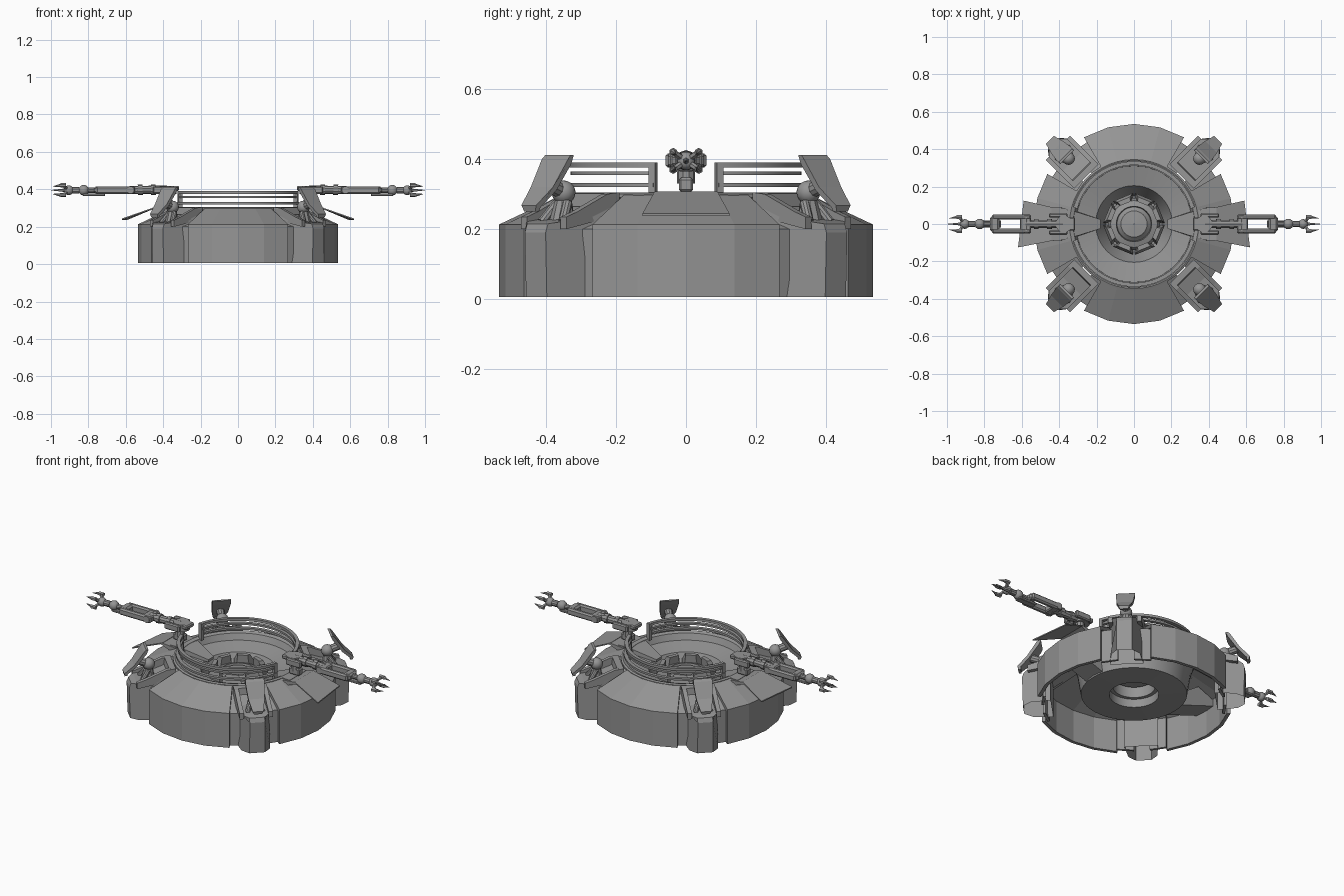
import bpy, bmesh, math
from mathutils import Vector, Matrix

if "Cube" in bpy.data.objects:
    bpy.data.objects.remove(bpy.data.objects["Cube"])

grey = bpy.data.materials.new("hull_grey")
grey.diffuse_color = (0.3, 0.3, 0.3, 1)
grey.use_nodes = True
grey.node_tree.nodes["Principled BSDF"].inputs["Base Color"].default_value = grey.diffuse_color


def finish(name, bm, smooth=False):
    bmesh.ops.recalc_face_normals(bm, faces=bm.faces[:])
    me = bpy.data.meshes.new(name)
    bm.to_mesh(me)
    bm.free()
    me.materials.append(grey)
    ob = bpy.data.objects.new(name, me)
    bpy.context.collection.objects.link(ob)
    if smooth:
        bpy.context.view_layer.objects.active = ob
        ob.select_set(True)
        bpy.ops.object.shade_smooth_by_angle(angle=math.radians(35))
        ob.select_set(False)
    return ob


def loft(name, rings, cyclic=False, smooth=False, open_below=None):
    """Skin closed rings of points, capping both ends unless cyclic."""
    bm = bmesh.new()
    vs = [[bm.verts.new(p) for p in r] for r in rings]
    n = len(vs[0])
    for i in range(len(vs) if cyclic else len(vs) - 1):
        a, b = vs[i], vs[(i + 1) % len(vs)]
        for j in range(n):
            k = (j + 1) % n
            bm.faces.new((a[j], a[k], b[k], b[j]))
    if not cyclic:
        bm.faces.new(vs[0])
        bm.faces.new(vs[-1])
    if open_below is not None:
        low = [f for f in bm.faces if all(v.co.z < open_below for v in f.verts)]
        bmesh.ops.delete(bm, geom=low, context='FACES_ONLY')
    return finish(name, bm, smooth)


def sweep(name, profile, a0=0, a1=360, n=24, smooth=False):
    """Turn a closed (radius, z) profile about the z axis."""
    full = a1 - a0 == 360
    rings = []
    for i in range(n if full else n + 1):
        a = math.radians(a0 + (a1 - a0) * i / n)
        rings.append([(r * math.cos(a), r * math.sin(a), z) for r, z in profile])
    return loft(name, rings, full, smooth)


def slab(name, pts, angle, shift=0, open_below=None):
    """Radial part: (radius, z, half width) points pulled to both sides."""
    m = Matrix.Rotation(math.radians(angle), 3, 'Z')
    rings = [[m @ Vector((r, shift + s * w, z)) for r, z, w in pts] for s in (-1, 1)]
    return loft(name, rings, open_below=open_below)


def rod(name, p, q, r1, r2=None, n=10):
    p, q = Vector(p), Vector(q)
    d = q - p
    r2 = r1 if r2 is None else r2
    m = Matrix.Translation((p + q) / 2) @ d.to_track_quat('Z', 'Y').to_matrix().to_4x4()
    bm = bmesh.new()
    bmesh.ops.create_cone(bm, cap_ends=True, segments=n, radius1=r1, radius2=r2, depth=d.length, matrix=m)
    return finish(name, bm, True)


def ball(name, c, r):
    bm = bmesh.new()
    bmesh.ops.create_uvsphere(bm, u_segments=16, v_segments=10, radius=r, matrix=Matrix.Translation(c))
    return finish(name, bm, True)


def block(name, c, size, bevel=0.006):
    bm = bmesh.new()
    bmesh.ops.create_cube(bm, size=1, matrix=Matrix.Translation(c) @ Matrix.Diagonal((*size, 1)))
    bmesh.ops.bevel(bm, geom=bm.edges[:], offset=bevel, segments=1, affect='EDGES')
    return finish(name, bm)


# four armoured hull wedges and the recessed strips beside each pod
wedge = [(.535, .006), (.535, .213), (.35, .30), (.335, .285), (.515, .20), (.515, .006)]
strip = [(.505, .006), (.505, .20), (.34, .282), (.33, .27), (.49, .19), (.49, .006)]
for a in range(0, 360, 90):
    sweep("hull_wedge", wedge, a - 30, a + 30, 4)
    for b in (29, 50):
        sweep("recessed_strip", strip, a + b, a + b + 11, 1)

# open cockpit bowl with a hollow centre and flat underside
bowl = [(.355, .29), (.355, .30), (.345, .305), (.325, .298), (.31, .262), (.205, .24), (.15, .13),
        (.135, .13), (.135, .07), (.29, .075), (.31, .20), (.335, .28)]
sweep("cockpit_bowl", bowl, n=48, smooth=True)
sweep("centre_collar", [(.14, .12), (.14, .19), (.125, .215), (.095, .225), (.09, .20), (.115, .19), (.115, .12)],
      n=32, smooth=True)
sweep("centre_cap", [(.115, .185), (.09, .205), (.07, .225), (.002, .23), (.002, .18), (.1, .175)],
      n=32, smooth=True)
for a in range(0, 360, 45):
    slab("centre_crown_plate", [(.15, .13, .056), (.155, .22, .056), (.142, .262, .036),
                                (.118, .262, .028), (.125, .13, .045)], a + 22.5)

# front and back guard rails with end posts
for a in (90, 270):
    for r, z0, z1 in ((.335, .376, .391), (.33, .354, .365), (.34, .32, .332)):
        sweep("guard_rail", [(r, z0), (r, z1), (r - .02, z1), (r - .02, z0)], a - 74, a + 74, 36, True)
    for s in (-73, 73):
        slab("rail_post", [(.336, .29, .01), (.336, .39, .01), (.313, .39, .01), (.313, .29, .01)], a + s)

# corner pods, hollow below, with side rails, ball joint and leaning shield
for a in (45, 135, 225, 315):
    slab("pod_body", [(.605, .006, .042), (.61, .19, .042), (.60, .215, .042), (.57, .222, .075),
                      (.47, .235, .092), (.36, .275, .092), (.36, .25, .092), (.45, .19, .092),
                      (.45, .006, .092), (.56, .006, .08)], a, open_below=.01)
    for s in (-1, 1):
        slab("pod_side_rail", [(.575, .20, .012), (.575, .235, .012), (.53, .25, .012), (.41, .30, .012),
                               (.36, .305, .012), (.36, .27, .012), (.47, .22, .012)], a, s * .08)
    slab("pod_inner_lip", [(.40, .265, .08), (.395, .302, .08), (.36, .305, .08), (.36, .27, .08)], a)
    slab("shield", [(.632, .25, .022), (.636, .268, .03), (.583, .32, .045), (.53, .40, .053),
                    (.518, .412, .051), (.505, .411, .051), (.517, .385, .052), (.57, .31, .045),
                    (.618, .262, .03), (.618, .25, .022)], a)
    u = Vector((math.cos(math.radians(a)), math.sin(math.radians(a)), 0))
    up = Vector((0, 0, 1))
    ball("shield_joint", u * .495 + up * .305, .034)
    rod("shield_strut", u * .495 + up * .305, u * .565 + up * .33, .022)
    rod("joint_foot", u * .50 + up * .22, u * .495 + up * .29, .038, .022)
    for s in (-1, 1):
        t = Vector((-u.y, u.x, 0)) * s * .042
        rod("joint_brace", u * .54 + up * .22 + t, u * .50 + up * .275 + t * .5, .014)

for s in (-1, 1):
    face = 0 if s > 0 else 180

    def P(x, y, z):
        return (s * x, y, z)

    # side flap, wedge deck carrying the arm and the beam beneath it
    quad = [(.59, .125, .237), (.44, .09, .30), (.44, -.09, .30), (.62, -.125, .237)]
    loft("side_flap", [[P(x, y, z + h) for x, y, z in quad] for h in (0, .007)])
    slab("flap_hinge", [(.36, .295, .085), (.44, .305, .09), (.45, .295, .09), (.40, .275, .088),
                        (.36, .28, .085)], face)
    slab("arm_deck", [(.18, .235, .025), (.18, .25, .025), (.34, .302, .075), (.40, .302, .08),
                      (.40, .28, .08), (.33, .27, .075)], face)
    slab("under_beam", [(.28, .08, .07), (.28, .16, .07), (.40, .24, .07), (.515, .19, .07),
                        (.515, .16, .07)], face)

    # shoulder
    block("shoulder_mount", P(.385, 0, .327), (.07, .04, .04))
    rod("shoulder_post", P(.385, 0, .33), P(.385, 0, .40), .026)
    rod("shoulder_disc", P(.375, 0, .375), P(.375, 0, .418), .045, n=16)
    block("shoulder_cover", P(.355, 0, .405), (.08, .07, .026))
    for k in (-1, 1):
        block("shoulder_cheek", P(.405, k * .046, .396), (.10, .024, .04))

    # upper arm, elbow and forearm frame
    rod("upper_arm", P(.38, 0, .398), P(.58, 0, .396), .022)
    for x in (.44, .51):
        rod("arm_band", P(x, 0, .398), P(x + .025, 0, .397), .028)
    rod("elbow_pin", P(.575, -.052, .396), P(.575, .052, .396), .02)
    block("elbow_yoke", P(.58, 0, .396), (.06, .08, .036))
    for k in (-1, 1):
        block("forearm_side", P(.655, k * .038, .396), (.21, .028, .04), .008)
    block("forearm_end", P(.745, 0, .396), (.05, .08, .038), .01)
    block("forearm_guard", P(.77, 0, .371), (.12, .04, .014), .003)

    # wrist, hand and claws
    rod("wrist_rod", P(.75, 0, .395), P(.90, 0, .395), .014)
    ball("wrist_ball", P(.825, 0, .395), .028)
    rod("wrist_cuff", P(.85, 0, .395), P(.885, 0, .395), .018)
    ball("palm", P(.905, 0, .395), .026)
    for i in range(4):
        a = math.radians(45 + 90 * i)
        cy, cz = .052 * math.cos(a), .036 * math.sin(a)
        rod("claw_root", P(.905, 0, .395), P(.935, cy, .395 + cz), .009, n=6)
        rod("claw_knuckle", P(.92, cy, .395 + cz), P(.95, cy, .395 + cz), .012, n=6)
        rod("claw_tip", P(.945, cy, .395 + cz), P(.99, cy * .8, .395 + cz * .8), .010, .001, 6)
    rod("centre_claw", P(.92, 0, .395), P(1.0, 0, .395), .010, .001, 6)
